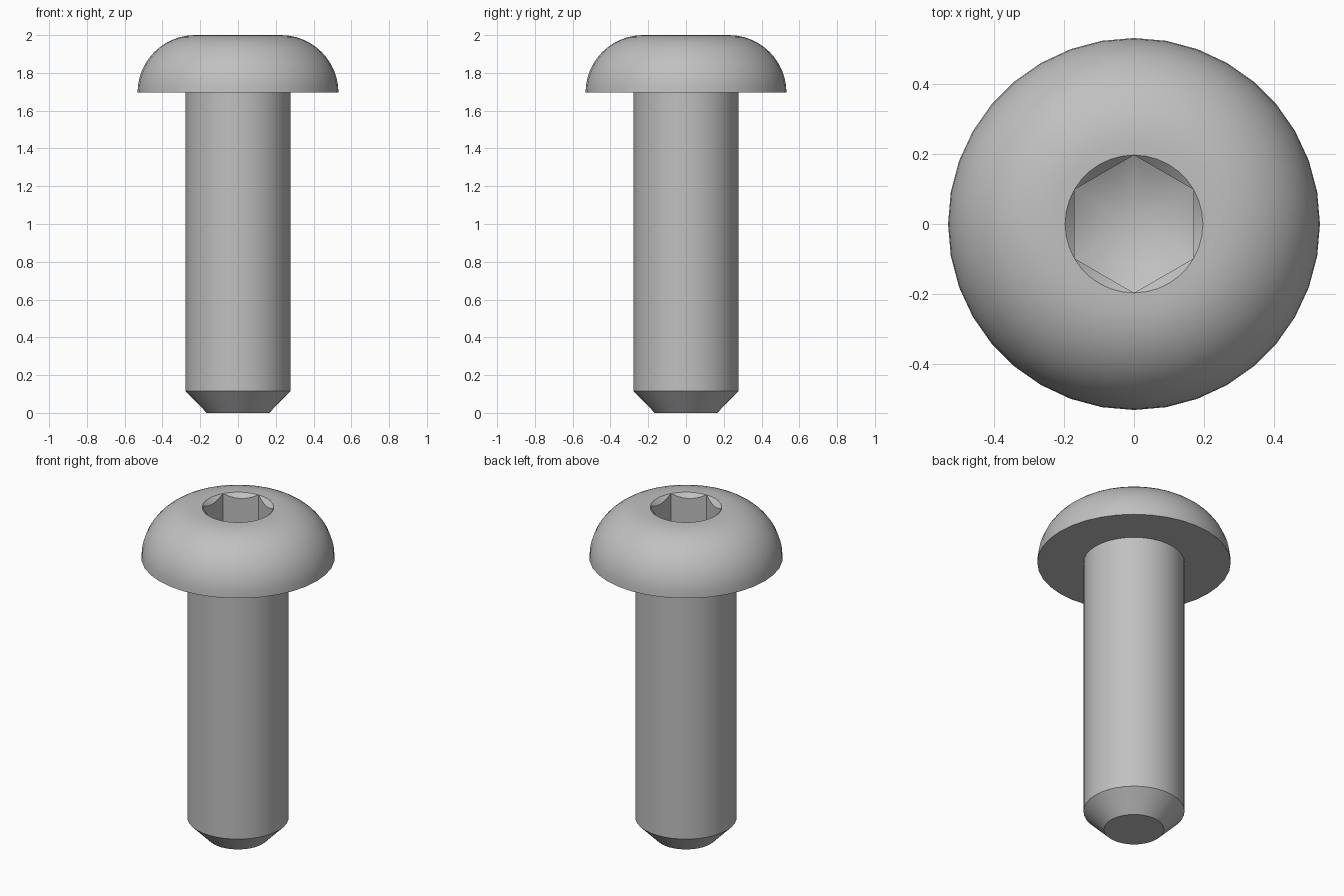
import bpy, bmesh, math

SEGMENTS = 36
TOP = 2.0

if "Cube" in bpy.data.objects:
    bpy.data.objects.remove(bpy.data.objects["Cube"], do_unlink=True)

steel = bpy.data.materials.new("grey steel")
steel.use_nodes = True
grey = (0.53, 0.53, 0.53, 1)
steel.diffuse_color = grey
steel.node_tree.nodes["Principled BSDF"].inputs["Base Color"].default_value = grey


def lathe(name, profile, sides=SEGMENTS):
    """Spin (radius, height) points into a closed solid, first corner on +y."""
    bm = bmesh.new()
    rings = []
    for r, z in profile:
        if r == 0:
            rings.append([bm.verts.new((0, 0, z))] * sides)
            continue
        angles = [math.pi / 2 + math.tau * i / sides for i in range(sides)]
        rings.append([bm.verts.new((r * math.cos(a), r * math.sin(a), z)) for a in angles])
    for low, high in zip(rings, rings[1:]):
        for i in range(sides):
            j = (i + 1) % sides
            corners = dict.fromkeys((low[i], low[j], high[j], high[i]))
            bm.faces.new(list(corners))
    # Flat caps where the profile does not reach the axis
    for ring, (r, z) in ((rings[0], profile[0]), (rings[-1], profile[-1])):
        if r > 0:
            bm.faces.new(ring)
    bmesh.ops.recalc_face_normals(bm, faces=bm.faces[:])
    mesh = bpy.data.meshes.new(name)
    bm.to_mesh(mesh)
    bm.free()
    mesh.materials.append(steel)
    obj = bpy.data.objects.new(name, mesh)
    bpy.context.collection.objects.link(obj)
    return obj


def combine(target, tool, operation):
    """Apply a boolean and discard the tool."""
    mod = target.modifiers.new("cut", 'BOOLEAN')
    mod.operation = operation
    mod.solver = 'EXACT'
    mod.object = tool
    bpy.context.view_layer.objects.active = target
    bpy.ops.object.modifier_apply(modifier=mod.name)
    bpy.data.objects.remove(tool, do_unlink=True)


# Bolt body: chamfered tip, shank, and rounded button head
shank_r, head_r, head_z = 0.278, 0.532, 1.695
dome = TOP - head_z
profile = [(0.165, 0), (shank_r, 0.115), (shank_r, head_z)]
for i in range(13):
    a = math.pi / 2 * i / 12
    profile.append((head_r - dome + dome * math.cos(a), head_z + dome * math.sin(a)))
bolt = lathe("button_head_bolt", profile)

# Countersink around the socket mouth
socket_r = 0.197
countersink = lathe("countersink_cutter",
                    [(0, TOP - socket_r), (socket_r, TOP), (socket_r + 0.05, TOP + 0.05)])
combine(bolt, countersink, 'DIFFERENCE')

# Hexagonal socket with a drill-point floor
hexagon = lathe("hex_cutter", [(socket_r, TOP - 0.5), (socket_r, TOP - 0.0005)], 6)
drill = lathe("drill_cutter", [(0, TOP - 0.29), (0.26, TOP - 0.14), (0.26, TOP + 0.2)])
combine(hexagon, drill, 'INTERSECT')
combine(bolt, hexagon, 'DIFFERENCE')

# Smooth round surfaces, crisp machined edges
bpy.ops.object.select_all(action='DESELECT')
bolt.select_set(True)
bpy.context.view_layer.objects.active = bolt
bpy.ops.object.shade_smooth_by_angle(angle=math.radians(28))
